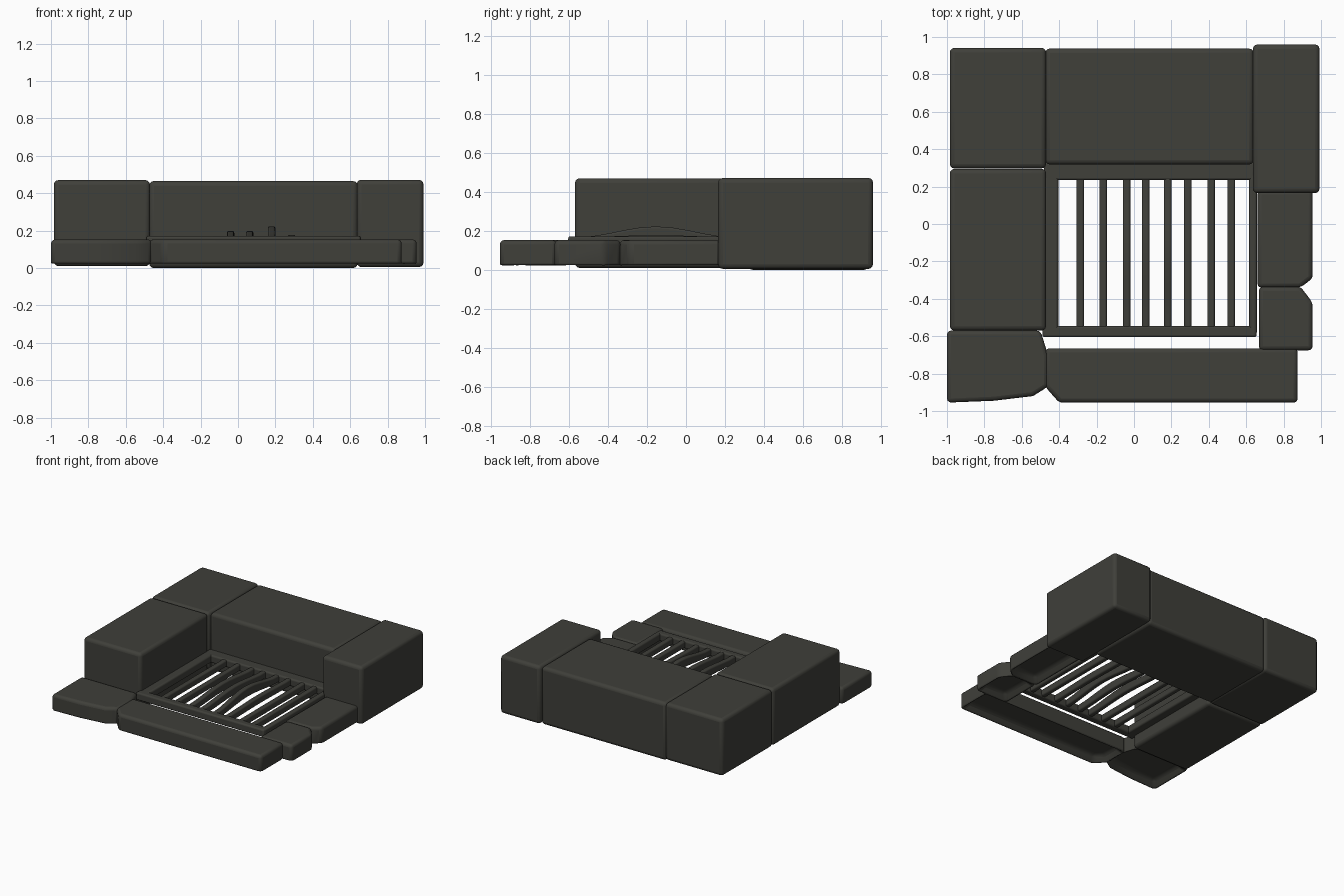
import bpy, bmesh, math
from mathutils import Vector

if "Cube" in bpy.data.objects:
    bpy.data.objects.remove(bpy.data.objects["Cube"])

stone = bpy.data.materials.new("dark_grey_stone")
stone.diffuse_color = (0.05, 0.05, 0.042, 1)
stone.use_nodes = True
stone.node_tree.nodes["Principled BSDF"].inputs["Base Color"].default_value = stone.diffuse_color


def prism(name, pts, lo, hi, axis="z", bevel=0.025, hollow=0.0):
    """Extrude an outline (xy along z, or yz along x) and round its edges."""
    bm = bmesh.new()
    if axis == "z":
        verts = [bm.verts.new((a, b, lo)) for a, b in pts]
        step = Vector((0, 0, hi - lo))
    else:
        verts = [bm.verts.new((lo, a, b)) for a, b in pts]
        step = Vector((hi - lo, 0, 0))
    base = bm.faces.new(verts)
    res = bmesh.ops.extrude_face_region(bm, geom=[base], use_keep_orig=True)
    bmesh.ops.translate(bm, vec=step,
                        verts=[v for v in res["geom"] if isinstance(v, bmesh.types.BMVert)])
    bmesh.ops.recalc_face_normals(bm, faces=bm.faces[:])
    if hollow:
        # recessed underside
        bottom = min(bm.faces, key=lambda f: f.calc_center_median().z)
        bmesh.ops.inset_region(bm, faces=[bottom], thickness=0.05, use_even_offset=True)
        bmesh.ops.translate(bm, vec=(0, 0, hollow), verts=bottom.verts[:])
    me = bpy.data.meshes.new(name)
    bm.to_mesh(me)
    bm.free()
    me.materials.append(stone)
    ob = bpy.data.objects.new(name, me)
    bpy.context.collection.objects.link(ob)
    mod = ob.modifiers.new("round", "BEVEL")
    mod.width = bevel
    mod.segments = 3
    mod.limit_method = "ANGLE"
    mod.angle_limit = math.radians(35)
    bpy.ops.object.select_all(action="DESELECT")
    ob.select_set(True)
    bpy.context.view_layer.objects.active = ob
    bpy.ops.object.shade_smooth_by_angle(angle=math.radians(40))
    return ob


def rect(x0, x1, y0, y1):
    return [(x0, y0), (x1, y0), (x1, y1), (x0, y1)]


# Tall wall stones
prism("back_left_stone", rect(-0.985, -0.47, 0.297, 0.942), 0.01, 0.47)
prism("back_middle_stone", rect(-0.475, 0.64, 0.318, 0.938), 0.0, 0.465)
prism("back_right_stone", rect(0.635, 0.992, 0.165, 0.96), 0.005, 0.472)
prism("left_stone", rect(-0.985, -0.47, -0.57, 0.295), 0.01, 0.47)

# Low kerb stones with worn corners
low = {
    "front_left_kerb": [(-1.0, -0.57), (-1.0, -0.955), (-0.75, -0.945), (-0.54, -0.92),
                        (-0.46, -0.87), (-0.46, -0.70), (-0.50, -0.57)],
    "front_kerb": [(-0.475, -0.665), (-0.475, -0.87), (-0.40, -0.955),
                   (0.875, -0.955), (0.875, -0.665)],
    "right_front_kerb": [(0.668, -0.335), (0.668, -0.675), (0.955, -0.675),
                         (0.955, -0.42), (0.89, -0.335)],
    "right_back_kerb": [(0.66, 0.18), (0.66, -0.34), (0.89, -0.34),
                        (0.955, -0.29), (0.955, 0.18)],
}
for name, pts in low.items():
    prism(name, pts, 0.012, 0.153, bevel=0.022, hollow=0.06)

# Grate frame
for name, r in {
    "grate_back_rail": (-0.48, 0.645, 0.235, 0.33),
    "grate_front_rail": (-0.49, 0.655, -0.605, -0.545),
    "grate_left_rail": (-0.48, -0.405, -0.58, 0.30),
    "grate_right_rail": (0.615, 0.657, -0.59, 0.27),
}.items():
    prism(name, rect(*r), 0.11, 0.172, bevel=0.012)

# Grate bars, some bowed upward in the middle: (centre x, bow height)
bars = [(-0.287, 0), (-0.165, 0), (-0.04, 0.03), (0.062, 0.03),
        (0.18, 0.055), (0.287, 0.01), (0.412, 0), (0.52, 0)]
N = 10
for i, (x, bow) in enumerate(bars):
    top, under = [], []
    for k in range(N + 1):
        t = k / N
        y = -0.56 + 0.81 * t
        lift = bow * math.sin(math.pi * t) ** 2
        top.append((y, 0.168 + lift))
        under.append((y, 0.115 + lift * 0.6))
    prism(f"grate_bar_{i + 1}", top + under[::-1], x - 0.02, x + 0.02, axis="x", bevel=0.01)
